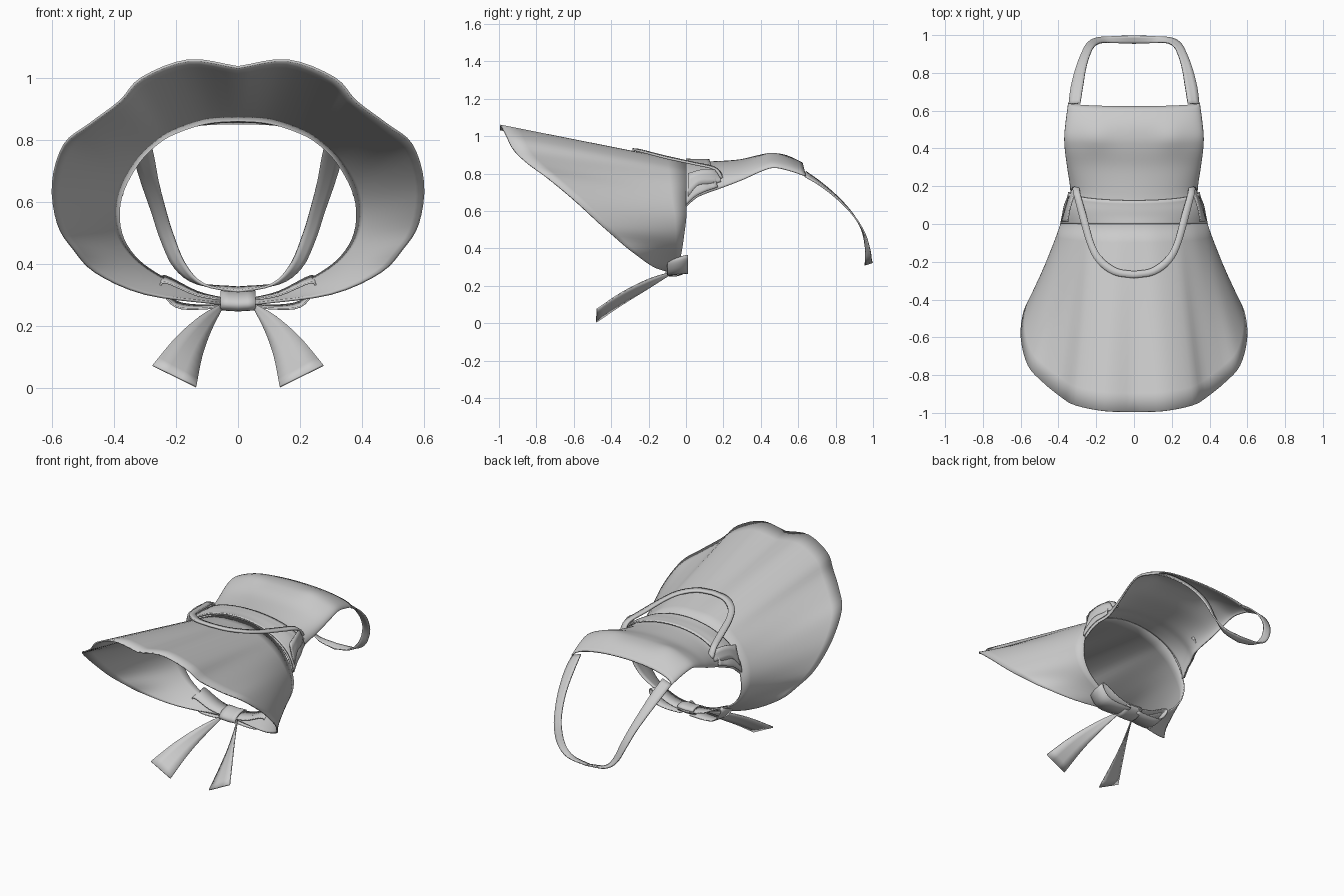
import bpy, bmesh, math
from mathutils import Vector

if "Cube" in bpy.data.objects:
    bpy.data.objects.remove(bpy.data.objects["Cube"])

cloth = bpy.data.materials.new("light_grey_cloth")
cloth.diffuse_color = (0.6, 0.6, 0.6, 1)
cloth.use_nodes = True
cloth.node_tree.nodes["Principled BSDF"].inputs["Base Color"].default_value = cloth.diffuse_color


def smooth_path(pts, steps=4):
    """Catmull-Rom samples through a few points."""
    p = [Vector(q) for q in pts]
    p = [p[0] * 2 - p[1]] + p + [p[-1] * 2 - p[-2]]
    out = []
    for i in range(1, len(p) - 2):
        a, b, c, d = p[i - 1:i + 3]
        for k in range(steps):
            t = k / steps
            out.append(0.5 * (2 * b + (c - a) * t + (2 * a - 5 * b + 4 * c - d) * t * t
                              + (3 * b - a - 3 * c + d) * t ** 3))
    return out + [p[-2]]


def sheet(name, rows, thickness=0.008, mirror=True):
    """Skin a grid of points, mirror it over x and give it thickness."""
    bm = bmesh.new()
    grid = [[bm.verts.new(q) for q in r] for r in rows]
    for a, b in zip(grid, grid[1:]):
        for i in range(len(a) - 1):
            bm.faces.new((a[i], a[i + 1], b[i + 1], b[i]))
    if mirror:
        bmesh.ops.mirror(bm, geom=bm.verts[:] + bm.edges[:] + bm.faces[:],
                         axis='X', merge_dist=0.0005)
    bmesh.ops.recalc_face_normals(bm, faces=bm.faces[:])
    me = bpy.data.meshes.new(name)
    bm.to_mesh(me)
    bm.free()
    me.materials.append(cloth)
    ob = bpy.data.objects.new(name, me)
    bpy.context.collection.objects.link(ob)
    mod = ob.modifiers.new("thickness", 'SOLIDIFY')
    mod.thickness, mod.offset = thickness, 0
    bpy.ops.object.select_all(action='DESELECT')
    bpy.context.view_layer.objects.active = ob
    ob.select_set(True)
    bpy.ops.object.shade_smooth_by_angle(angle=math.radians(45))
    return ob


def between(a, b, n):
    return [[p.lerp(q, i / n) for p, q in zip(a, b)] for i in range(n + 1)]


# Flared skirt, from the waist ring to the wavy hem
waist = [(0, 0, .865), (.1, 0, .857), (.2, 0, .825), (.26, 0, .79), (.32, 0, .73),
         (.37, 0, .64), (.385, 0, .56), (.37, -.01, .48), (.32, -.02, .41),
         (.24, -.03, .355), (.15, -.04, .312), (.05, -.05, .28)]
hem = [(0, -.995, 1.035), (.16, -.99, 1.057), (.31, -.96, 1.0), (.38, -.92, .925),
       (.48, -.84, .85), (.56, -.75, .785), (.597, -.6, .66), (.58, -.46, .53),
       (.53, -.37, .45), (.46, -.28, .375), (.3, -.18, .305), (.05, -.08, .272)]
sheet("skirt", between(smooth_path(waist), smooth_path(hem), 10))

# Bib stations: y, half width, edge height, centre height
stations = smooth_path([(v, w, 0) for v, w in
                        ((0, .375), (.05, .365), (.1, .355), (.17, .333), (.3, .35), (.4, .363),
                         (.47, .365), (.55, .357), (.64, .345))], 4)
heights = smooth_path([(e, c, 0) for e, c in
                       ((.62, .865), (.665, .862), (.69, .862), (.715, .862), (.765, .872),
                        (.81, .895), (.83, .905), (.815, .895), (.785, .855))], 4)


def body_row(k, offset=0.0, sag=0.0, n=20):
    y, w, _ = stations[k]
    edge, mid, _ = heights[k]
    row = []
    for i in range(n + 1):
        a = i / n * math.pi / 2
        x = (w + offset) * math.sin(a)
        z = edge + (mid - edge) * math.cos(a) + offset
        z += .012 * math.exp(-((x - .2) ** 2 + (y - .47) ** 2) / .006)
        row.append((x, y - sag * math.cos(a), z))
    return row


sheet("bib", [body_row(k, sag=.018 * k / (len(stations) - 1)) for k in range(len(stations))])

# Waistband laid over the foot of the bib
sheet("waistband", [body_row(k, .012, .045 * k / 12) for k in range(13)])

# Neck strap between two rails
outer = [(.345, .635, .785), (.335, .72, .735), (.31, .82, .655), (.28, .9, .57),
         (.25, .955, .48), (.205, .983, .39), (.13, .993, .338), (0, .998, .325)]
inner = [(.285, .64, .81), (.27, .73, .745), (.255, .82, .665), (.235, .89, .585),
         (.21, .94, .5), (.17, .96, .4), (.11, .958, .335), (0, .955, .312)]
sheet("neck_strap", between(smooth_path(outer), smooth_path(inner), 3))

# Waist tie looping forward over the skirt
outer = [(.325, .19, .775), (.318, .15, .825), (.29, .04, .852), (.25, -.1, .882),
         (.2, -.2, .908), (.11, -.268, .925), (0, -.287, .93)]
inner = [(.29, .2, .775), (.283, .155, .83), (.25, .04, .857), (.212, -.1, .888),
         (.165, -.18, .908), (.09, -.235, .922), (0, -.25, .926)]
sheet("tie_loop", between(smooth_path(outer), smooth_path(inner), 2), .012)

# Ends of the tie wrapping down the sides of the waist
upper = [(.29, .2, .785), (.318, .15, .82), (.34, .08, .82), (.352, .01, .80)]
lower = [(.325, .19, .755), (.352, .12, .745), (.368, .06, .735), (.383, .01, .675)]
sheet("side_tie", between(smooth_path(upper), smooth_path(lower), 3))

# Bow loops
loop = smooth_path([(.03, 0, .285), (.13, 0, .305), (.235, 0, .352), (.245, 0, .325),
                    (.2, 0, .272), (.12, 0, .262), (.03, 0, .268)])
sheet("bow_loop", [[(p.x, y, p.z + .2 * (y + .045) * p.x / .25) for p in loop]
                   for y in (-.1, -.045, .01)], .006)

# Bow tails
outer = [(.05, -.075, .275), (.12, -.2, .235), (.2, -.34, .165), (.275, -.475, .075)]
inner = [(.05, -.08, .262), (.09, -.21, .18), (.117, -.34, .1), (.135, -.48, .006)]
sheet("bow_tail", between(smooth_path(outer), smooth_path(inner), 3), .007)

# Knot wrapped around the middle of the bow
ring = []
for i in range(25):
    a = i / 24 * math.tau
    y, z = .055 * math.cos(a), .026 * math.sin(a)
    ring.append((y - .05, z + .28 + .2 * y))
sheet("bow_knot", [[(x, y, z + abs(x) * .06) for y, z in ring]
                   for x in (-.056, -.03, 0, .03, .056)], .008, mirror=False)
